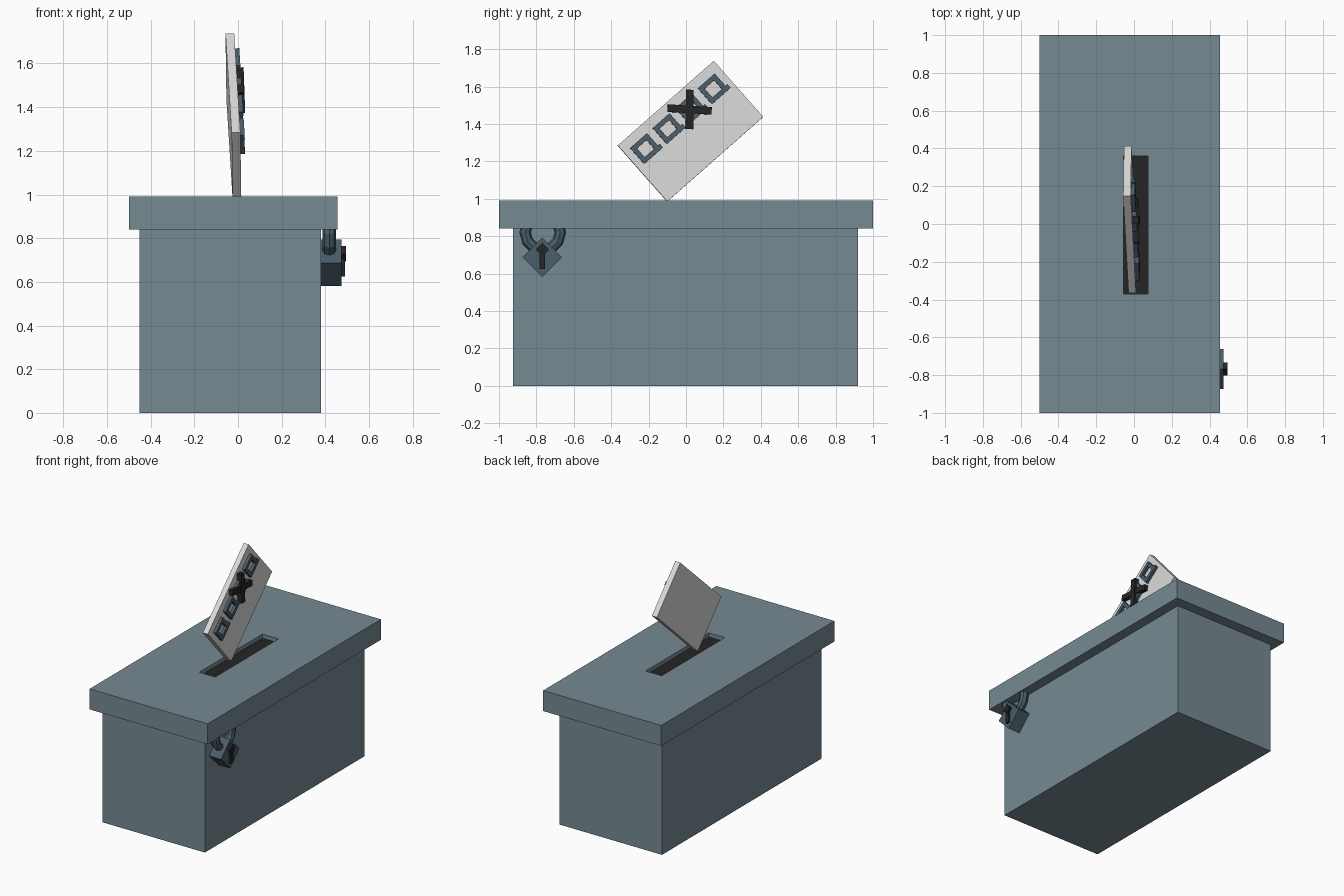
import bpy, bmesh
from math import radians
from mathutils import Matrix, Vector

if "Cube" in bpy.data.objects:
    bpy.data.objects.remove(bpy.data.objects["Cube"])


def material(name, rgb):
    m = bpy.data.materials.new(name)
    m.use_nodes = True
    m.diffuse_color = (*rgb, 1)
    m.node_tree.nodes["Principled BSDF"].inputs["Base Color"].default_value = (*rgb, 1)
    return m


BOX = material("grey_blue", (0.18, 0.255, 0.29))
STEEL = material("dark_blue", (0.07, 0.112, 0.145))
INK = material("near_black", (0.018, 0.018, 0.018))
PAPER = material("paper_white", (0.7, 0.7, 0.7))


def finish(name, bm, *mats):
    mesh = bpy.data.meshes.new(name)
    bm.to_mesh(mesh)
    bm.free()
    for m in mats:
        mesh.materials.append(m)
    ob = bpy.data.objects.new(name, mesh)
    bpy.context.collection.objects.link(ob)
    return ob


def add_box(bm, lo, hi, frame=Matrix()):
    """Box between two corners, placed in the given frame."""
    lo, hi = Vector(lo), Vector(hi)
    place = frame @ Matrix.Translation((lo + hi) / 2) @ Matrix.Diagonal((*(hi - lo), 1))
    bmesh.ops.create_cube(bm, size=1, matrix=place)


def box(name, lo, hi, mat, frame=Matrix()):
    bm = bmesh.new()
    add_box(bm, lo, hi, frame)
    return finish(name, bm, mat)


# Box body
box("box_body", (-0.45, -0.925, 0), (0.38, 0.92, 0.84), BOX)

# Lid with a recessed slot, dark at the bottom
bm = bmesh.new()
add_box(bm, (-0.5, -1, 0.84), (0.455, 1, 0.99))
bm.normal_update()
top = max(bm.faces, key=lambda f: f.normal.z)
bmesh.ops.inset_region(bm, faces=[top], thickness=0.2)
for v in top.verts:
    v.co.x = 0.075 if v.co.x > 0 else -0.055
    v.co.y = 0.36 if v.co.y > 0 else -0.37
floor = bmesh.ops.extrude_discrete_faces(bm, faces=[top])["faces"][0]
for v in floor.verts:
    v.co.z -= 0.03
floor.material_index = 1
bmesh.ops.recalc_face_normals(bm, faces=bm.faces)
finish("lid", bm, BOX, INK)

# Frame of the ballot: u along its long side, v along its short side, n outward
corner = Vector((0.015, -0.1, 0.985))
u = Vector((-0.028, 0.51, 0.45)).normalized()
n = u.cross(Vector((-0.004, -0.265, 0.295))).normalized()
v = n.cross(u)
card = Matrix.Translation(corner) @ Matrix((u, v, n)).transposed().to_4x4()
box("ballot", (0, 0, -0.04), (0.685, 0.4, 0), PAPER, card)

# Four outlined tick boxes, the lower bar running past the corner
bm = bmesh.new()
w, h, t = 0.06, 0.057, 0.026
for i in range(4):
    f = card @ Matrix.Translation((0.1 + 0.161 * i, 0.289, 0))
    add_box(bm, (-w, -h, -0.005), (w + 0.014, t - h, 0.021), f)
    add_box(bm, (-w, h - t, -0.005), (w, h, 0.021), f)
    for s in (-1, 1):
        x0, x1 = sorted((s * w, s * (w - t)))
        add_box(bm, (x0, t - h, -0.005), (x1, h - t, 0.02), f)
finish("tick_boxes", bm, STEEL)

# Cross marking one box
bm = bmesh.new()
for angle, half, lift in ((48, 0.105, 0.034), (-45, 0.118, 0.03)):
    f = card @ Matrix.Translation((0.415, 0.29, 0)) @ Matrix.Rotation(radians(angle), 4, "Z")
    add_box(bm, (-half, -0.02, -0.002), (half, 0.02, lift), f)
finish("cross_mark", bm, INK)

# Padlock: diamond body, keyhole and shackle
diamond = Matrix.Translation((0, -0.768, 0.687)) @ Matrix.Rotation(radians(45), 4, "X")
box("padlock_body", (0.38, -0.075, -0.075), (0.475, 0.075, 0.075), STEEL, diamond)

bm = bmesh.new()
head = Matrix.Translation((0, -0.768, 0.728)) @ Matrix.Rotation(radians(45), 4, "X")
add_box(bm, (0.46, -0.025, -0.025), (0.495, 0.025, 0.025), head)
add_box(bm, (0.46, -0.782, 0.625), (0.49, -0.754, 0.72))
finish("keyhole", bm, INK)

bpy.ops.mesh.primitive_torus_add(
    major_segments=12, minor_segments=8, major_radius=0.094, minor_radius=0.031,
    location=(0.418, -0.766, 0.82), rotation=(0, radians(90), 0))
shackle = bpy.context.object
shackle.name = "padlock_shackle"
shackle.data.materials.append(STEEL)
